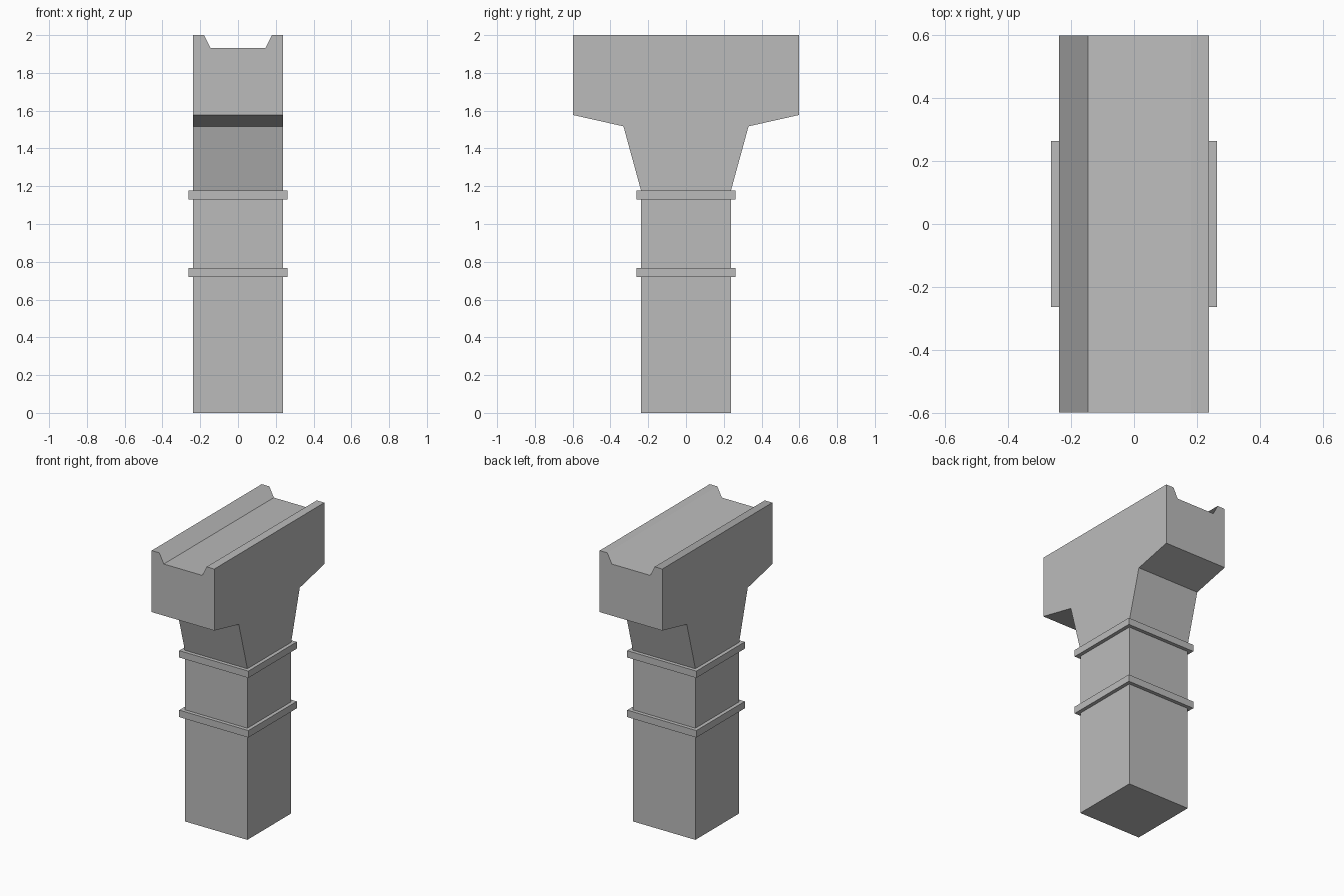
import bpy
import bmesh
from math import radians

start = bpy.data.objects.get("Cube")
if start:
    bpy.data.objects.remove(start, do_unlink=True)

HALF = 0.238         # half width of the pier
BAND = 0.263         # half width of the bands
ARM = 0.598          # half length of the beam seat
NECK, TOP, FLOOR = 1.177, 2.0, 1.932

concrete = bpy.data.materials.new("concrete_grey")
concrete.use_nodes = True
grey = (0.5, 0.5, 0.5, 1)
concrete.diffuse_color = grey
concrete.node_tree.nodes["Principled BSDF"].inputs["Base Color"].default_value = grey


def finish(name, bm):
    bmesh.ops.recalc_face_normals(bm, faces=bm.faces)
    mesh = bpy.data.meshes.new(name)
    bm.to_mesh(mesh)
    bm.free()
    mesh.materials.append(concrete)
    obj = bpy.data.objects.new(name, mesh)
    bpy.context.collection.objects.link(obj)
    return obj


def square_block(name, half, low, high):
    bm = bmesh.new()
    bmesh.ops.create_cube(bm, size=1)
    for v in bm.verts:
        v.co = (v.co.x * 2 * half, v.co.y * 2 * half, low if v.co.z < 0 else high)
    return finish(name, bm)


# Square shaft and its two raised bands
square_block("shaft", HALF, 0, NECK)
square_block("lower_band", BAND, 0.72, 0.768)
square_block("upper_band", BAND, 1.13, NECK)

# Flared capital: mirrored side profile pushed across the width
half_profile = [(HALF, NECK), (0.331, 1.517), (ARM, 1.577), (ARM, TOP)]
profile = half_profile + [(-y, z) for y, z in reversed(half_profile)]
bm = bmesh.new()
side = bm.faces.new([bm.verts.new((-HALF, y, z)) for y, z in profile])
pushed = bmesh.ops.extrude_face_region(bm, geom=[side])["geom"]
bmesh.ops.translate(bm, vec=(2 * HALF, 0, 0),
                    verts=[g for g in pushed if isinstance(g, bmesh.types.BMVert)])

# Sloped channel along the top: slice lengthwise, then sink the middle strip
for x in (-0.18, -0.146, 0.146, 0.18):
    bmesh.ops.bisect_plane(bm, geom=bm.verts[:] + bm.edges[:] + bm.faces[:],
                           plane_co=(x, 0, 0), plane_no=(1, 0, 0))
for v in bm.verts:
    if abs(v.co.x) < 0.16 and v.co.z > TOP - 0.01:
        v.co.z = FLOOR
bmesh.ops.dissolve_limit(bm, angle_limit=radians(1), verts=bm.verts[:], edges=bm.edges[:])
finish("capital", bm)
